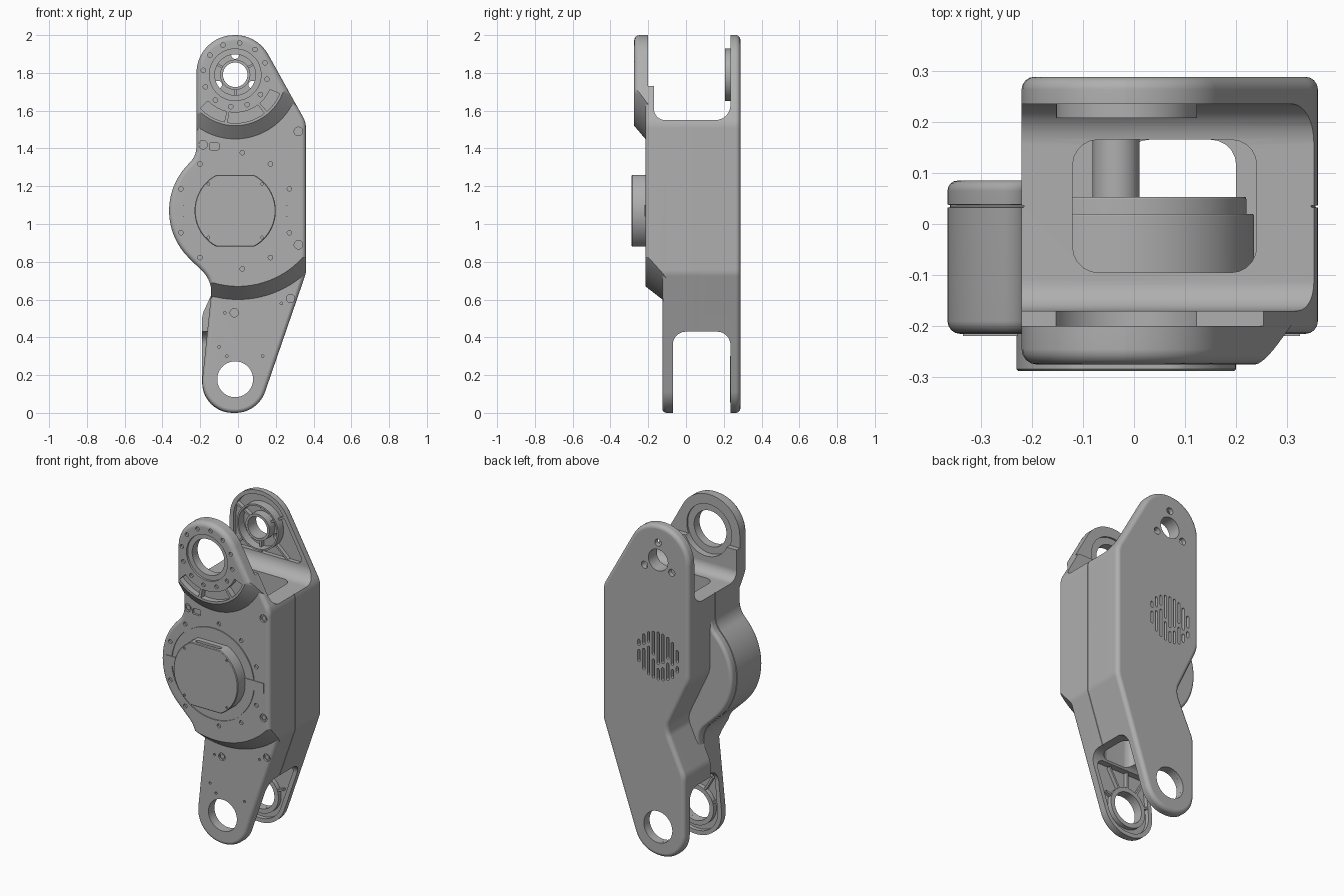
import bpy, bmesh, math, random
from mathutils import Vector

if "Cube" in bpy.data.objects:
    bpy.data.objects.remove(bpy.data.objects["Cube"])
random.seed(4)
CX, TOP_Z, MID_Z, LOW_Z = -0.015, 1.79, 1.07, 0.178   # shared axes of the joints
grey = bpy.data.materials.new("housing_grey")
grey.use_nodes = True
grey.diffuse_color = (0.43, 0.43, 0.43, 1)
grey.node_tree.nodes["Principled BSDF"].inputs["Base Color"].default_value = grey.diffuse_color
parts, cutters = [], []
AXES = {"x": lambda a, b, d: (d, a, b), "y": lambda a, b, d: (a, d, b), "z": lambda a, b, d: (a, b, d)}

# Outline helpers
def rounded(corners, steps=10):
    """Polygon from (a, b, radius) corners with filleted corners."""
    out = []
    for i, (a, b, r) in enumerate(corners):
        p = Vector((a, b))
        if r == 0:
            out.append(p)
            continue
        d1 = (Vector(corners[i - 1][:2]) - p).normalized()
        d2 = (Vector(corners[(i + 1) % len(corners)][:2]) - p).normalized()
        half = d1.angle(d2) / 2
        c = p + (d1 + d2).normalized() * (r / math.sin(half))
        s, e = (p + d * (r / math.tan(half)) - c for d in (d1, d2))
        a0 = math.atan2(s.y, s.x)
        turn = (math.atan2(e.y, e.x) - a0 + math.pi) % (2 * math.pi) - math.pi
        for k in range(steps + 1):
            w = a0 + turn * k / steps
            out.append(c + Vector((math.cos(w), math.sin(w))) * r)
    return out

def rect(a0, b0, a1, b1, r=0):
    return rounded([(a0, b0, r), (a1, b0, r), (a1, b1, r), (a0, b1, r)], 5)

def circle(a, b, r, n=48, stretch=0):
    """Circle whose upper half can be stretched upward."""
    angles = [2 * math.pi * (k + 0.5) / n for k in range(n)]
    return [Vector((a + r * math.cos(w), b + r * math.sin(w) + (stretch if w < math.pi else 0))) for w in angles]

def polar(c_z, r, degrees):
    w = math.radians(degrees)
    return CX + r * math.cos(w), c_z + r * math.sin(w)

def inset(outline, d):
    out = []
    for i, p in enumerate(outline):
        e1 = (p - outline[i - 1]).normalized()
        e2 = (outline[(i + 1) % len(outline)] - p).normalized()
        n1, n2 = Vector((-e1.y, e1.x)), Vector((-e2.y, e2.x))
        out.append(p + (n1 + n2) * (d / (1 + n1.dot(n2))))
    return out

def soft(y0, y1, r0=0, r1=0, steps=4):
    """Loft levels with rounded front and back rims."""
    arc = [math.pi / 2 * k / steps for k in range(steps + 1)]
    front = [(y0 + r0 * (1 - math.sin(a)), r0 * (1 - math.cos(a))) for a in reversed(arc)] if r0 else [(y0, 0)]
    back = [(y1 - r1 * (1 - math.sin(a)), r1 * (1 - math.cos(a))) for a in arc] if r1 else [(y1, 0)]
    return front + back

# Mesh helpers
def bridge(bm, a, b):
    for k in range(len(a)):
        j = (k + 1) % len(a)
        bm.faces.new((a[k], a[j], b[j], b[k]))

def loft(bm, outline, levels, axis="y"):
    rings = [[bm.verts.new(AXES[axis](p.x, p.y, d)) for p in (inset(outline, i) if i else outline)] for d, i in levels]
    for a, b in zip(rings, rings[1:]):
        bridge(bm, a, b)
    bm.faces.new(rings[0])
    bm.faces.new(rings[-1])

def tube(bm, z, r_in, r_out, y0, y1):
    rings = [[bm.verts.new((p.x, y, p.y)) for p in circle(CX, z, r, 64)]
             for r, y in ((r_in, y0), (r_out, y0), (r_out, y1), (r_in, y1))]
    for i in range(4):
        bridge(bm, rings[i - 1], rings[i])

def make(name, bm, helper=False):
    bmesh.ops.recalc_face_normals(bm, faces=bm.faces[:])
    me = bpy.data.meshes.new(name)
    bm.to_mesh(me)
    bm.free()
    ob = bpy.data.objects.new(name, me)
    bpy.context.scene.collection.objects.link(ob)
    ob.hide_render = helper
    if not helper:
        me.materials.append(grey)
    (cutters if helper else parts).append(ob)
    return ob

def solid(name, outline, levels, helper=False):
    bm = bmesh.new()
    loft(bm, outline, levels)
    return make(name, bm, helper)

def cutter(name, outlines, d0, d1, axis="y"):
    bm = bmesh.new()
    for o in outlines:
        loft(bm, o, [(d0, 0), (d1, 0)], axis)
    return make(name, bm, True)

def cut(ob, tools, op="DIFFERENCE"):
    for tool in tools:
        m = ob.modifiers.new("cut", "BOOLEAN")
        m.object, m.operation, m.solver = tool, op, "EXACT"
        me = bpy.data.meshes.new_from_object(ob.evaluated_get(bpy.context.evaluated_depsgraph_get()))
        ob.modifiers.clear()
        ob.data = me

def ribs(name, z, y0, y1, spans):
    """Thin radial walls: (angle, inner radius, outer radius)."""
    bm = bmesh.new()
    for a, r0, r1 in spans:
        p, q = Vector(polar(z, r0, a)), Vector(polar(z, r1, a))
        side = (q - p).normalized().orthogonal() * 0.006
        loft(bm, [p - side, q - side, q + side, p + side], [(y0, 0), (y1, 0)])
    make(name, bm)

# Silhouettes of the front and rear halves
lobe = [(*polar(MID_Z, 0.35, a), 0) for a in range(135, 226, 5)]
right_side = [(0.105, 0, 0.165), (0.36, 0.74, 0.1), (0.36, 1.538, 0.12)]
crown = [(0.103, 2, 0.2), (-0.22, 2, 0.2)]
front_outline = rounded(crown + [(-0.22, 1.36, 0.12)] + lobe + [(-0.135, 0.697, 0.15), (-0.207, 0, 0.165)] + right_side)
rear_outline = rounded(crown + [(-0.22, 1.1, 0.15), (-0.07, 0.78, 0.1), (-0.19, 0.52, 0.12), (-0.19, 0, 0.16)] + right_side)

# Shared cutters: fork slots, hollow middle and joint bores
upper_slot = cutter("upper_slot", [rounded([(-0.2, 2.3, 0), (-0.2, 1.73, 0), (-0.17, 1.73, 0), (-0.17, 1.55, 0.06),
                                            (0.235, 1.55, 0.08), (0.235, 2.3, 0)])], -1, 1, "x")
lower_slot = cutter("lower_slot", [rounded([(-0.07, 0.43, 0.07), (-0.07, -0.2, 0), (0.235, -0.2, 0), (0.235, 0.43, 0.07)])], -1, 1, "x")
window = cutter("window", [rect(-0.12, -0.095, 0.24, 0.165, 0.05)], 1.0, 1.7, "z")
low_window = cutter("low_window", [rect(-0.02, -0.05, 0.2, 0.165, 0.05)], 0.3, 1.05, "z")
low_hole = cutter("low_hole", [circle(CX, LOW_Z, 0.095)], -0.5, 0.5)
low_pocket = rounded([(0.087, 0.025, 0.14), (0.216, 0.4, 0.03), (-0.14, 0.4, 0.03), (-0.178, 0.025, 0.14)])
top_bore = cutter("top_bore", [circle(CX, TOP_Z, 0.108)], -0.5, 0)
back_bore = cutter("back_bore", [circle(CX, TOP_Z, 0.15)], -0.21, -0.1)

# Core: lower front arm and side lobe, with a seam groove
core = solid("front_core", front_outline,
             soft(-0.125, 0.032, 0.022) + [(0.033, 0.005), (0.037, 0.005)] + soft(0.038, 0.085, 0, 0.02))
low_spots = ((-0.02, 0.53), (0.278, 0.605))
pin_spots = ((-0.07, 0.53), (0.23, 0.58), (-0.1, 0.35), (0.13, 0.3), (-0.06, 0.3))
low_screws = [circle(*s, 0.022, 20) for s in low_spots] + [circle(*s, 0.007, 12) for s in pin_spots]
cut(core, [upper_slot, lower_slot, window, low_window, low_hole,
           cutter("front_pocket", [low_pocket], -0.095, -0.04), cutter("low_screws", low_screws, -0.15, -0.113)])

# Front cover: raised middle with a sloped lower edge
cover = solid("front_cover", front_outline, soft(-0.215, -0.1, 0.025))
cut(cover, [solid("cover_limit", circle(0, 1.13, 0.46, 96, 1.5), [(-0.3, 0.066), (-0.05, -0.128)], True)], "INTERSECT")
small = [circle(*polar(MID_Z, 0.31, s * a), 0.012, 16) for a in (22, 53, 83, 127, 158) for s in (1, -1)]
large_spots = ((-0.185, 1.42), (0.32, 1.49), (0.32, 0.89))
large = [circle(*s, 0.023, 20) for s in large_spots]
details = cutter("cover_details", small + large + [rect(-0.152, 1.393, -0.1, 1.428, 0.006)], -0.24, -0.203)
bm = bmesh.new()
tube(bm, MID_Z, 0.272, 0.278, -0.24, -0.209)
cut(cover, [upper_slot, top_bore, back_bore, details, make("cover_groove", bm, True)])

# Upper front arm: bulged head with arc pockets
head = solid("front_upper_arm", front_outline, soft(-0.275, -0.15, 0.03))
cut(head, [solid("head_limit", circle(CX, TOP_Z, 0.27, 96, 1), [(-0.3, 0.03), (-0.1, -0.205)], True)], "INTERSECT")
arcs = []
for a0, a1 in ((224, 257), (261, 307), (311, 337)):
    sweep = [a0 + (a1 - a0) * k / 8 for k in range(9)]
    arcs.append([Vector(polar(TOP_Z, 0.2, a)) for a in sweep] + [Vector(polar(TOP_Z, 0.256, a)) for a in reversed(sweep)])
bolts = [circle(*polar(TOP_Z, 0.17, 30 * k + 22), 0.012, 16) for k in range(12)]
cut(head, [upper_slot, top_bore, back_bore, cutter("head_recess", [circle(CX, TOP_Z, 0.137)], -0.3, -0.262),
           cutter("arc_pockets", arcs, -0.32, -0.24), cutter("head_bolts", bolts, -0.32, -0.262)])

# Rear shell: full-height back plate, rear half of the body and vent slots
rear = solid("rear_shell", rear_outline, soft(0.036, 0.288, 0, 0.025))
slots = []
for k in range(-4, 5):
    x = CX + 0.032 * k
    h = math.sqrt(0.145 ** 2 - (x - CX) ** 2)
    gap = random.uniform(-0.5, 0.5) * h
    for z0, z1 in ((-h, gap - 0.012), (gap + 0.012, h)):
        slots.append(rect(x - 0.008, 1.21 + z0, x + 0.008, 1.21 + z1, 0.0075))
top_pocket = rounded([(0.088, 1.975, 0.17), (-0.195, 1.975, 0.17), (-0.195, 1.63, 0.03), (0.28, 1.63, 0.03)])
bolt_holes = [circle(*polar(TOP_Z, 0.105, a), 0.021, 20) for a in (90, 210, 330)]
cut(rear, [upper_slot, lower_slot, window, low_window, low_hole,
           cutter("rear_pockets", [top_pocket, low_pocket], 0.15, 0.26),
           cutter("rear_cavity", [rect(-0.17, 1.06, 0.15, 1.36)], 0.12, 0.264), cutter("grille", slots, 0.24, 0.35),
           cutter("rear_bores", [circle(CX, TOP_Z, 0.065)] + bolt_holes, 0.2, 0.4)])

# Bosses and ribs inside the arms
low_spans = [(90, 0.12, 0.23), (60, 0.12, 0.25), (120, 0.12, 0.22), (20, 0.12, 0.16), (160, 0.12, 0.15)]
for name, z, y0, y1, rings in (("rear_upper", TOP_Z, 0.207, 0.265, ((0.128, 0.138), (0.065, 0.08))),
                               ("front_lower", LOW_Z, -0.1, -0.068, ((0.095, 0.122),)),
                               ("rear_lower", LOW_Z, 0.233, 0.265, ((0.095, 0.122),))):
    bm = bmesh.new()
    for r_in, r_out in rings:
        tube(bm, z, r_in, r_out, y0, y1)
    make(name + "_boss", bm)
ribs("rear_upper_ribs", TOP_Z, 0.237, 0.265,
     [(30, 0.08, 0.19), (150, 0.08, 0.19), (270, 0.08, 0.165), (318, 0.13, 0.24), (222, 0.13, 0.22)])
ribs("front_lower_ribs", LOW_Z, -0.1, -0.072, low_spans)
ribs("rear_lower_ribs", LOW_Z, 0.237, 0.265, low_spans)

# Drive unit: cap, side lugs, screws, inner motor and shaft
cap_outline = [Vector((p.x, max(MID_Z - 0.19, min(MID_Z + 0.19, p.y)))) for p in circle(CX, MID_Z, 0.215, 72)]
cap = solid("motor_cap", cap_outline, [(-0.288, 0.004), (-0.284, 0), (-0.2, 0)])
cut(cap, [cutter("cap_slot", [rect(-0.1, -0.268, 0.07, -0.245, 0.008)], 1.245, 1.4, "z"),
          cutter("cap_screws", [circle(*polar(MID_Z, 0.2, a), 0.007, 12) for a in (45, 135, 225, 315)], -0.3, -0.28)])
bm = bmesh.new()
for x0, x1 in ((-0.335, -0.2), (0.17, 0.325)):
    loft(bm, rect(x0, MID_Z - 0.03, x1, MID_Z + 0.03), [(-0.219, 0), (-0.21, 0)])
make("side_lugs", bm)
bm = bmesh.new()
for spots, y in ((large_spots, -0.21), (low_spots, -0.12)):
    for s in spots:
        loft(bm, circle(*s, 0.014, 16), [(y, 0), (y + 0.015, 0)])
make("cover_screws", bm)
solid("inner_motor", circle(CX, MID_Z, 0.25, 64), soft(-0.19, 0.02, 0, 0.004))
solid("motor_rotor", circle(CX, MID_Z, 0.235, 64), soft(0.01, 0.053, 0, 0.004))
solid("motor_shaft", circle(-0.035, MID_Z, 0.046, 32), [(0.04, 0), (0.25, 0)])

# Remove the cutters and shade with sharp edges kept
for ob in cutters:
    bpy.data.objects.remove(ob)
bpy.context.view_layer.update()
for ob in parts:
    ob.select_set(True)
    ob.modifiers.new("even_shading", "WEIGHTED_NORMAL").keep_sharp = True
bpy.context.view_layer.objects.active = parts[0]
bpy.ops.object.shade_smooth_by_angle(angle=math.radians(30))
